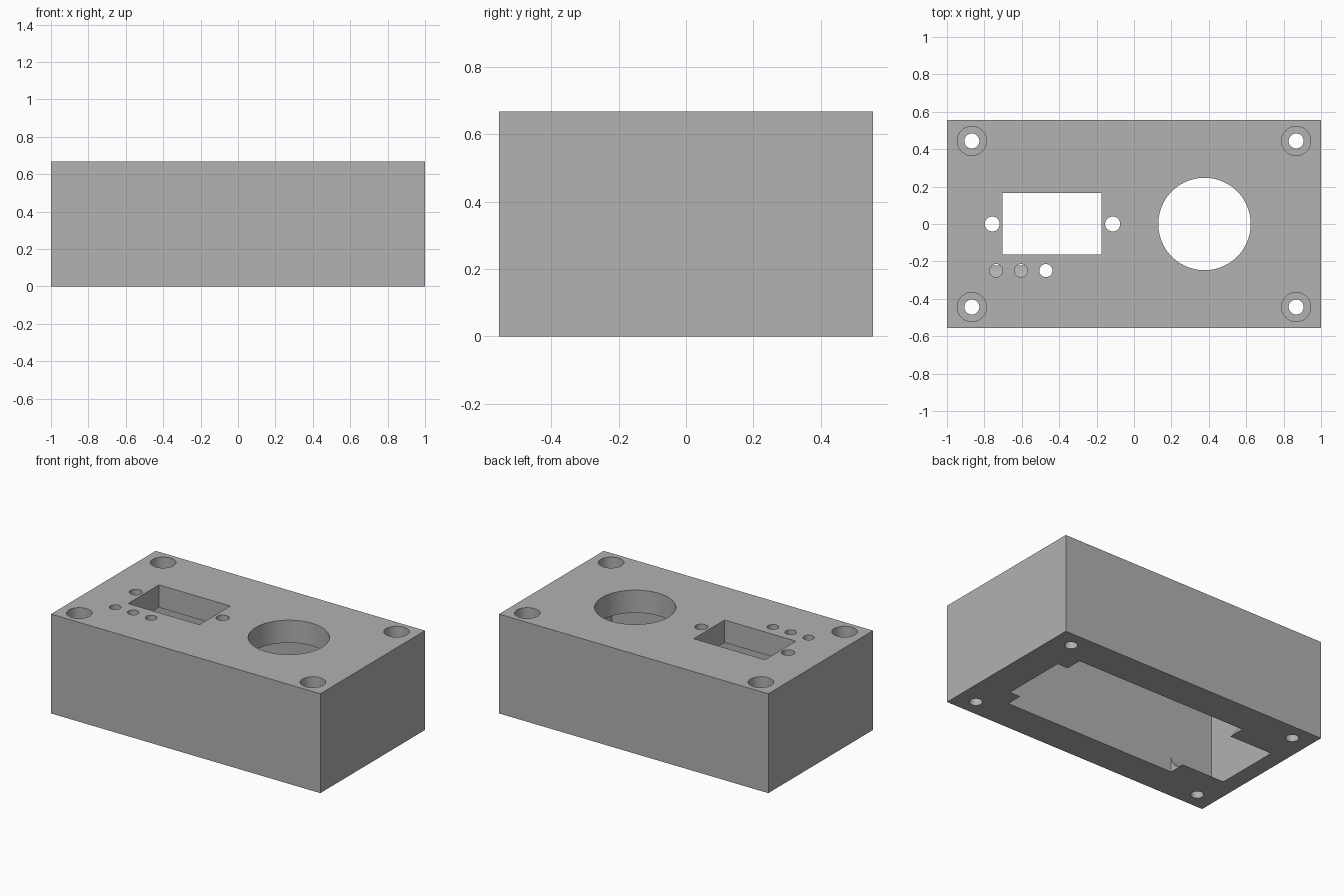
import bpy, bmesh
from math import sin, cos, pi
from mathutils import Matrix

cube = bpy.data.objects.get("Cube")
if cube:
    bpy.data.objects.remove(cube, do_unlink=True)

HEIGHT = 0.667      # outer height
CEILING = 0.515     # underside of the top panel

grey = bpy.data.materials.new("plain_grey")
grey.use_nodes = True
colour = (0.445, 0.445, 0.445, 1)
grey.diffuse_color = colour
grey.node_tree.nodes["Principled BSDF"].inputs["Base Color"].default_value = colour


def make_object(name, bm):
    bmesh.ops.recalc_face_normals(bm, faces=bm.faces)
    mesh = bpy.data.meshes.new(name)
    bm.to_mesh(mesh)
    bm.free()
    mesh.materials.append(grey)
    obj = bpy.data.objects.new(name, mesh)
    bpy.context.collection.objects.link(obj)
    return obj


def box(name, x0, x1, y0, y1, z0, z1):
    bm = bmesh.new()
    place = Matrix.Translation(((x0 + x1) / 2, (y0 + y1) / 2, (z0 + z1) / 2))
    size = Matrix.Diagonal((x1 - x0, y1 - y0, z1 - z0, 1))
    bmesh.ops.create_cube(bm, size=1, matrix=place @ size)
    return make_object(name, bm)


def cylinder(name, x, y, radius, z0, z1, sides=48):
    bm = bmesh.new()
    bmesh.ops.create_cone(bm, cap_ends=True, segments=sides, radius1=radius,
                          radius2=radius, depth=z1 - z0,
                          matrix=Matrix.Translation((x, y, (z0 + z1) / 2)))
    return make_object(name, bm)


def extrude_along_x(name, profile, x0, x1):
    bm = bmesh.new()
    face = bm.faces.new([bm.verts.new((x0, y, z)) for y, z in profile])
    new = bmesh.ops.extrude_face_region(bm, geom=[face])["geom"]
    verts = [v for v in new if isinstance(v, bmesh.types.BMVert)]
    bmesh.ops.translate(bm, verts=verts, vec=(x1 - x0, 0, 0))
    return make_object(name, bm)


def cut(body, cutter):
    cutter.hide_render = True
    mod = body.modifiers.new("cut", "BOOLEAN")
    mod.operation = "DIFFERENCE"
    mod.solver = "EXACT"
    mod.object = cutter
    bpy.context.view_layer.objects.active = body
    bpy.ops.object.modifier_apply(modifier=mod.name)
    bpy.data.objects.remove(cutter, do_unlink=True)


enclosure = box("enclosure", -1, 1, -0.555, 0.555, 0, HEIGHT)

# Main cavity, its lower long edges rounded in towards the opening
R, HALF = 0.111, 0.333
arc = [(HALF - R + R * sin(a), 0.001 + R - R * cos(a))
       for a in [i * pi / 24 for i in range(13)]]
right = [(HALF - R, -0.05)] + arc + [(HALF, CEILING)]
profile = right + [(-y, z) for y, z in reversed(right)]
cut(enclosure, extrude_along_x("cavity", profile, -0.887, 0.784))

# Wider opening in the underside
cut(enclosure, box("bottom_opening", -0.57, 0.706, -HALF, HALF, -0.05, 0.3))

# Display window and its two mounting holes
cut(enclosure, box("display_window", -0.703, -0.173, -0.162, 0.166, 0.4, 0.8))
for x in (-0.758, -0.114):
    cut(enclosure, cylinder("mounting_hole", x, 0, 0.04, 0.4, 0.8))

# Large round opening
cut(enclosure, cylinder("round_opening", 0.377, 0, 0.247, 0.4, 0.8, 96))

# Row of indicator holes
for x in (-0.737, -0.604, -0.471):
    cut(enclosure, cylinder("indicator_hole", x, -0.249, 0.035, 0.4, 0.8))

# Counterbored screw holes in the corners
for sx in (-1, 1):
    for sy in (-1, 1):
        x, y = sx * 0.867, sy * 0.444
        cut(enclosure, cylinder("screw_hole", x, y, 0.04, -0.1, 0.8))
        cut(enclosure, cylinder("counterbore", x, y, 0.078, HEIGHT - 0.1, 0.8))

bpy.ops.object.select_all(action="DESELECT")
enclosure.select_set(True)
bpy.context.view_layer.objects.active = enclosure
bpy.ops.object.shade_smooth_by_angle(angle=pi / 6)
